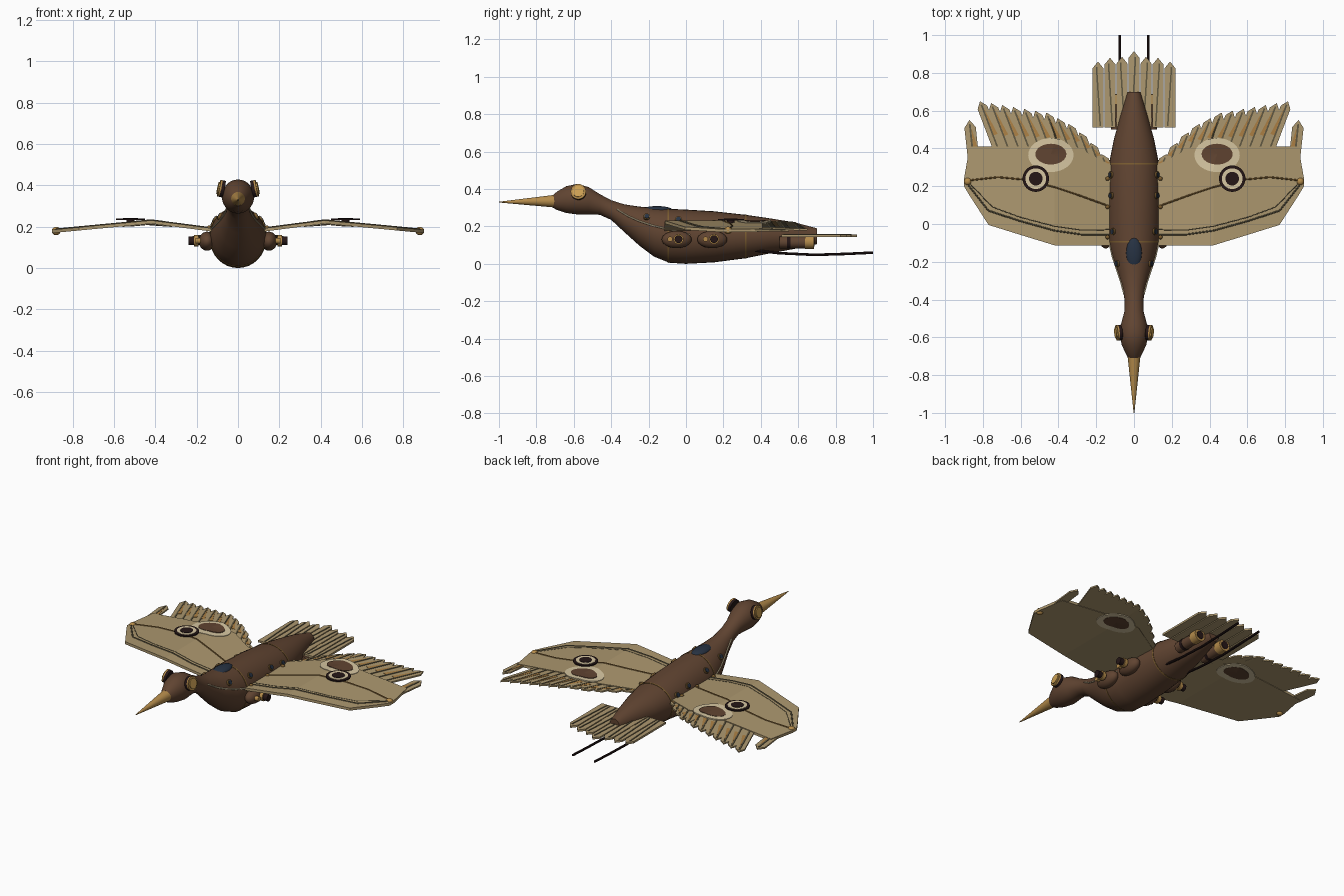
import bpy, bmesh, math
from mathutils import Vector, Matrix

if "Cube" in bpy.data.objects:
    bpy.data.objects.remove(bpy.data.objects["Cube"])


def material(name, rgb):
    m = bpy.data.materials.new(name)
    m.diffuse_color = (*rgb, 1)
    m.use_nodes = True
    m.node_tree.nodes["Principled BSDF"].inputs["Base Color"].default_value = m.diffuse_color
    return m


BROWN = material("hull brown", (0.118, 0.058, 0.031))
TAN = material("feather tan", (0.42, 0.315, 0.16))
GOLD = material("brass", (0.46, 0.26, 0.07))
AMBER = material("amber", (0.62, 0.36, 0.09))
ORANGE = material("feather orange", (0.42, 0.22, 0.06))
CREAM = material("cream", (0.68, 0.57, 0.36))
DARK = material("dark iron", (0.018, 0.008, 0.008))
OLIVE = material("shaft olive", (0.12, 0.10, 0.055))
GLASS = material("canopy blue", (0.02, 0.032, 0.055))
BRONZE = material("bronze", (0.20, 0.11, 0.03))


def finish(name, bm, mat, mirror=True, smooth=False):
    bmesh.ops.recalc_face_normals(bm, faces=bm.faces)
    me = bpy.data.meshes.new(name)
    bm.to_mesh(me)
    bm.free()
    me.materials.append(mat)
    ob = bpy.data.objects.new(name, me)
    bpy.context.collection.objects.link(ob)
    if mirror:
        ob.modifiers.new("mirror", 'MIRROR').use_mirror_merge = False
    if smooth:
        bpy.context.view_layer.objects.active = ob
        ob.select_set(True)
        bpy.ops.object.shade_smooth_by_angle(angle=math.radians(40))
        ob.select_set(False)
    return ob


def rods(name, pts, r, mat, r_end=None, mirror=True, sides=16):
    """Chain of cylinders (or one cone) through the points."""
    bm = bmesh.new()
    for a, b in zip(pts, pts[1:]):
        a, b = Vector(a), Vector(b)
        d = b - a
        mtx = Matrix.Translation((a + b) / 2) @ d.to_track_quat('Z', 'Y').to_matrix().to_4x4()
        bmesh.ops.create_cone(bm, cap_ends=True, segments=sides, radius1=r,
                              radius2=r if r_end is None else r_end, depth=d.length, matrix=mtx)
    return finish(name, bm, mat, mirror, True)


def ball(name, c, radii, mat, mirror=True):
    bm = bmesh.new()
    bmesh.ops.create_uvsphere(bm, u_segments=24, v_segments=14, radius=1,
                              matrix=Matrix.Translation(c) @ Matrix.Diagonal((*radii, 1)))
    return finish(name, bm, mat, mirror, True)


def plate(name, pts, zf, t, mat, mirror=True):
    """Thin plate over a 2D outline; zf gives the height of its middle."""
    bm = bmesh.new()
    n = len(pts)
    cx, cy = sum(p[0] for p in pts) / n, sum(p[1] for p in pts) / n
    layers = []
    for s in (-t / 2, t / 2):
        ring = [bm.verts.new((x, y, zf(x) + s)) for x, y in pts]
        mid = bm.verts.new((cx, cy, zf(cx) + s))
        for i in range(n):
            bm.faces.new((ring[i], ring[(i + 1) % n], mid))
        layers.append(ring)
    lo, hi = layers
    for i in range(n):
        j = (i + 1) % n
        bm.faces.new((lo[i], lo[j], hi[j], hi[i]))
    return finish(name, bm, mat, mirror)


def oval(cx, cy, rx, ry, n=32):
    return [(cx + rx * math.cos(i * math.tau / n), cy + ry * math.sin(i * math.tau / n)) for i in range(n)]


# Hull stations: y, half width, bottom, top
STATIONS = [(-0.71, .030, .300, .368), (-0.69, .042, .288, .386), (-0.64, .065, .272, .415),
            (-0.58, .078, .264, .428), (-0.52, .066, .265, .410), (-0.46, .050, .262, .372),
            (-0.40, .050, .235, .340), (-0.33, .063, .170, .318), (-0.25, .090, .098, .306),
            (-0.17, .118, .038, .299), (-0.09, .136, .006, .294), (0.00, .138, 0.0, .290),
            (0.15, .138, .008, .281), (0.32, .132, .030, .262), (0.45, .106, .056, .243),
            (0.58, .070, .080, .222), (0.70, .034, .105, .190)]


def section(y):
    for a, b in zip(STATIONS, STATIONS[1:]):
        if y <= b[0]:
            break
    f = (y - a[0]) / (b[0] - a[0])
    w, lo, hi = (a[i] + f * (b[i] - a[i]) for i in (1, 2, 3))
    return w, (lo + hi) / 2, (hi - lo) / 2


def hull(name, ys, mat, grow=0.0, n=32):
    bm = bmesh.new()
    prev = None
    for y in ys:
        w, zc, h = section(y)
        ring = [bm.verts.new(((w + grow) * math.cos(k * math.tau / n), y,
                              zc + (h + grow) * math.sin(k * math.tau / n))) for k in range(n)]
        if prev:
            for k in range(n):
                bm.faces.new((prev[k], prev[(k + 1) % n], ring[(k + 1) % n], ring[k]))
        else:
            bm.faces.new(ring)
        prev = ring
    bm.faces.new(prev)
    return finish(name, bm, mat, False, True)


def on_hull(y, z, out=0.0):
    w, zc, h = section(y)
    return Vector((w * math.sqrt(max(0, 1 - ((z - zc) / h) ** 2)) + out, y, z))


# Hull, beak, eyes, canopy
hull("hull", [s[0] for s in STATIONS], BROWN)
for i, y in enumerate((-0.095, 0.32)):
    hull(f"hull_band_{i}", (y - .004, y + .004), BRONZE, .002)
rods("beak", [(0, -.70, .335), (0, -1, .33)], .034, GOLD, .002, False, 24)
eye, look = Vector((.080, -.575, .384)), Vector((1, -.08, .22)).normalized()
rods("eye_backing", [eye - look * .012, eye + look * .004], .041, DARK, sides=24)
rods("eye_rim", [eye + look * .003, eye + look * .013], .041, GOLD, sides=24)
rods("eye_lens", [eye, eye + look * .019], .030, AMBER, sides=24)
ball("canopy", (0, -.155, .287), (.042, .084, .022), GLASS, False)

# Portholes and side trim
for i, (y, z) in enumerate([(-.21, .25), (-.04, .235), (.15, .215), (.26, .20)]):
    p = on_hull(y, z)
    w, zc, h = section(y)
    nrm = Vector((p.x / w ** 2, 0, (z - zc) / h ** 2)).normalized()
    rods(f"porthole_rim_{i}", [p - nrm * .01, p + nrm * .008], .018, BRONZE)
    rods(f"porthole_glass_{i}", [p, p + nrm * .011], .013, GLASS)
rods("side_trim", [on_hull(y, z, .002) for y, z in
                   [(-.37, .292), (-.31, .255), (-.25, .228), (-.18, .205), (-.11, .188), (.02, .155)]],
     .004, CREAM, sides=6)


# Wings
def wing_z(x):
    return .185 + (x - .13) * .13 if x < .42 else .2227 - (x - .42) * .095


bm = bmesh.new()
cols = [(.10, -.115, .30), (.31, -.115, .41), (.42, -.113, .41), (.60, -.058, .41),
        (.77, -.005, .41), (.87, .15, .41), (.90, .20, .24)]
prev = None
for x, yf, yb in cols:
    z = wing_z(x)
    q = [bm.verts.new(c) for c in ((x, yf, z - .008), (x, yb, z - .008), (x, yb, z + .008), (x, yf, z + .008))]
    if prev:
        for k in range(4):
            bm.faces.new((prev[k], prev[(k + 1) % 4], q[(k + 1) % 4], q[k]))
    else:
        bm.faces.new(q)
    prev = q
bm.faces.new(prev)
finish("wing_panel", bm, TAN)


def feather(name, base, tip, w, zf):
    """Pointed vane with a dark shaft and an orange wedge beside it."""
    b, t = Vector(base), Vector(tip)
    d = (t - b).normalized()
    s = Vector((-d.y, d.x)) * w / 2
    neck = t - d * w * .65
    plate(name, [b - s, neck - s, t, neck + s, b + s], zf, .009, TAN)
    e, m = s * .16, b + (t - b) * .3
    plate(name + "_shaft", [b - e, t - e - d * .02, t + e - d * .02, b + e],
          lambda x: zf(x) + .003, .009, OLIVE)
    plate(name + "_wedge", [m + s * .16, neck + s * .2, m + s * .95],
          lambda x: zf(x) + .0035, .006, ORANGE)


tips = [.65, .64, .63, .62, .61, .60, .59, .56, .53, .485, .43, .37]
for i, ty in enumerate(tips):
    tx = .815 - i * .0585
    by = min(.39, .27 + max(0, tx - .14) * .6)
    lean = .38 * (ty - by)
    feather(f"wing_feather_{i}", (tx - lean, by), (tx, ty), .054, lambda x: wing_z(x) - .001)
feather("tip_feather", (.848, .33), (.872, .55), .06, lambda x: wing_z(x) - .001)

# Wing spars, tip caps, painted patch and roundel
lift = lambda pts, r: [(x, y, wing_z(x) + r) for x, y in pts]
rods("wing_spar", lift([(.12, .09), (.30, .155), (.42, .195), (.58, .235), (.72, .248), (.88, .23)], .008),
     .0045, BRONZE, sides=8)
rods("wing_front_tube", lift([(.12, -.055), (.28, -.055), (.42, -.035), (.60, .015), (.77, .07), (.88, .21)], .007),
     .005, OLIVE, sides=8)
rods("wing_front_cable", lift([(.12, -.03), (.28, -.032), (.42, -.012), (.60, .035), (.75, .09), (.87, .215)], .007),
     .003, OLIVE, sides=8)
ball("wing_tip_cap", (.88, .225, wing_z(.88)), (.021, .021, .02), GOLD)
for side, sgn in (("top", 1), ("under", -1)):
    plate(f"patch_{side}", oval(.44, .365, .12, .09), lambda x: wing_z(x) + sgn * .0075, .007, CREAM)
    plate(f"patch_core_{side}", oval(.44, .37, .082, .055), lambda x: wing_z(x) + sgn * .0095, .007, BROWN)
for name, r, z, m in (("outer", .07, .235, DARK), ("ring", .055, .237, CREAM), ("core", .036, .239, DARK)):
    plate(f"roundel_{name}", oval(.52, .24, r, r), lambda x: z, .007, m)
rods("roundel_post", [(.52, .24, .215), (.52, .24, .235)], .02, DARK)
for i, y in enumerate((-.07, .09, .24)):
    ball(f"wing_hinge_{i}", (.140, y, .195), (.011, .011, .011), BRONZE)

# Tail feathers
for i, ty in enumerate((.915, .885, .88, .86)):
    x, w = i * .0635, .0285
    plate(f"tail_feather_{i}", [(x - w, .51), (x + w, .51), (x + w, ty - .035), (x, ty), (x - w, ty - .035)],
          lambda _: .150, .012, TAN, i > 0)
    plate(f"tail_shaft_{i}", [(x - .016, .52), (x - .008, .52), (x + .012, ty - .03), (x + .004, ty - .03)],
          lambda _: .155, .009, OLIVE, i > 0)

# Side pods with stub barrels
for i, y in enumerate((-.05, .14)):
    ball(f"side_pod_{i}", (.15, y, .13), (.04, .08, .046), BROWN)
    rods(f"pod_barrel_{i}", [(.17, y + .01, .132), (.24, y + .01, .132)], .021, DARK)
    rods(f"pod_ring_{i}", [(.192, y + .01, .132), (.212, y + .01, .132)], .027, GOLD)
    rods(f"pod_pin_{i}", [(.18, y - .035, .132), (.205, y - .035, .132)], .014, GOLD)

# Exhausts and trailing legs
rods("exhaust", [(.09, .50, .115), (.09, .64, .115)], .032, BROWN, sides=20)
rods("exhaust_band", [(.09, .54, .115), (.09, .56, .115)], .034, DARK, sides=20)
rods("exhaust_nozzle", [(.09, .635, .117), (.09, .685, .117)], .037, GOLD, sides=20)
rods("exhaust_bore", [(.09, .68, .117), (.09, .688, .117)], .024, DARK, sides=20)
rods("trailing_leg", [(.075, .36, .072), (.075, .50, .057), (.075, .69, .048), (.075, .85, .053), (.075, 1, .06)],
     .007, DARK, sides=8)
